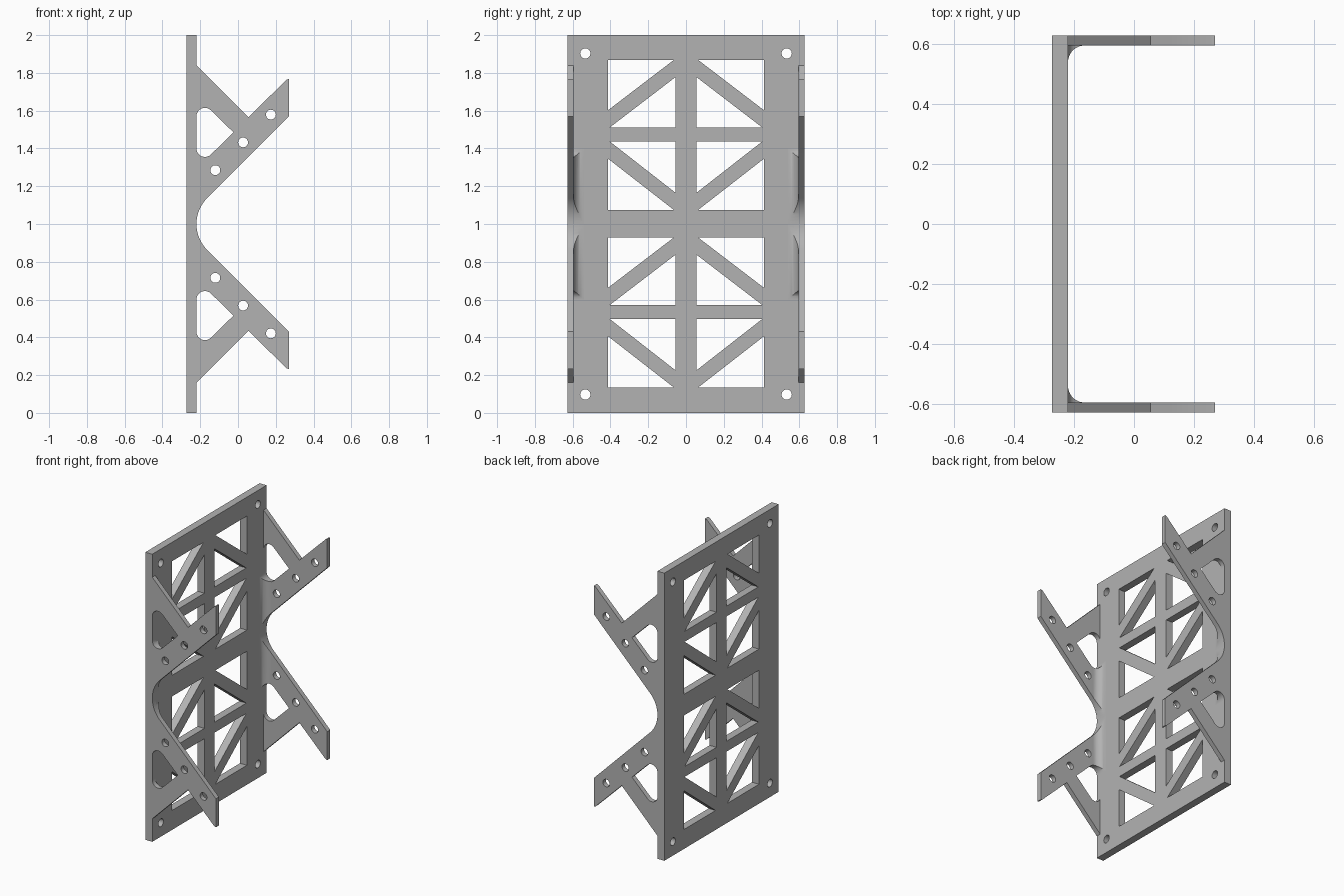
import bpy
import bmesh
from math import cos, sin, radians
from mathutils import Vector

cube = bpy.data.objects.get("Cube")
if cube:
    bpy.data.objects.remove(cube, do_unlink=True)

# Single grey material
grey = bpy.data.materials.new("grey metal")
grey.use_nodes = True
grey.diffuse_color = (0.45, 0.45, 0.45, 1)
grey.node_tree.nodes["Principled BSDF"].inputs["Base Color"].default_value = grey.diffuse_color

MID = 1.0        # mirror height; every object has its origin here
FACE = -0.22     # inner face of the back plate
HALF = 0.628     # half width of the bracket
INNER = 0.595    # inner face of the side flanges


def arc(cx, cy, r, start, end, steps=10):
    angles = [radians(start + (end - start) * i / steps) for i in range(steps + 1)]
    return [(cx + r * cos(a), cy + r * sin(a)) for a in angles]


def circle(cx, cy, r):
    return arc(cx, cy, r, 0, 360, 28)[:-1]


def prism(name, loops, place, lo, hi):
    """Fill an outline with its holes and extrude it from lo to hi."""
    bm = bmesh.new()
    for loop in loops:
        verts = [bm.verts.new(place(u, v, lo)) for u, v in loop]
        for a, b in zip(verts, verts[1:] + verts[:1]):
            bm.edges.new((a, b))
    bmesh.ops.triangle_fill(bm, edges=bm.edges[:], use_beauty=True)
    out = bmesh.ops.extrude_face_region(bm, geom=bm.faces[:], use_keep_orig=True)
    shift = Vector(place(0, 0, hi)) - Vector(place(0, 0, lo))
    moved = [g for g in out["geom"] if isinstance(g, bmesh.types.BMVert)]
    bmesh.ops.translate(bm, verts=moved, vec=shift)
    bmesh.ops.recalc_face_normals(bm, faces=bm.faces[:])
    mesh = bpy.data.meshes.new(name)
    bm.to_mesh(mesh)
    bm.free()
    mesh.materials.append(grey)
    obj = bpy.data.objects.new(name, mesh)
    obj.location.z = MID
    bpy.context.collection.objects.link(obj)
    return obj


def activate(obj):
    bpy.ops.object.select_all(action='DESELECT')
    obj.select_set(True)
    bpy.context.view_layer.objects.active = obj


def finish(obj, mirrored=True):
    activate(obj)
    if mirrored:
        mod = obj.modifiers.new("mirror", 'MIRROR')
        mod.use_axis = (False, True, True)
        mod.use_mirror_merge = False
        bpy.ops.object.modifier_apply(modifier=mod.name)
    bpy.ops.object.shade_smooth_by_angle(angle=radians(30))


def on_plate(y, z, x):
    return (x, y, z - MID)


def on_side(x, z, y):
    return (x, y, z - MID)


def on_floor(x, y, z):
    return (x, y, z - MID)


# Back plate: triangular truss windows and corner bolt holes
out, post = 0.412, 0.055
triangles = [
    [(out, 1.868), (0.065, 1.868), (out, 1.603)],
    [(post, 1.778), (post, 1.51), (0.405, 1.51)],
    [(out, 1.345), (out, 1.075), (0.065, 1.075)],
    [(post, 1.438), (post, 1.165), (0.405, 1.438)],
]
loops = [[(-HALF, 0), (HALF, 0), (HALF, 2), (-HALF, 2)]]
for side in (-1, 1):
    for drop in (0, 0.94):
        loops += [[(side * y, z - drop) for y, z in t] for t in triangles]
    loops += [circle(side * 0.533, z, 0.027) for z in (0.097, 1.903)]
plate = prism("back_plate", loops, on_plate, -0.273, FACE)
finish(plate, mirrored=False)

# Side flange arm: swept arm, brace, rounded opening and bolt holes
tip = 0.27
bend = 0.193
profile = [(FACE, 1.84), (0.055, 1.565), (0.257, 1.764), (tip, 1.768), (tip, 1.57)]
profile += arc(FACE + bend, MID, bend, 135, 180)
profile += arc(-0.175, 1.40, 0.045, 180, 315)
profile += [(-0.024, 1.485)]
profile += arc(-0.175, 1.57, 0.045, 45, 180)
bolts = [circle(x, x + 1.405, 0.026) for x in (-0.12, 0.027, 0.174)]
flange = prism("side_flanges", [profile] + bolts, on_side, INNER, HALF)
finish(flange)

# Inside corner fillet, trimmed to the flange outline
r = 0.056
section = arc(FACE + r, INNER - r, r, 180, 90) + [(FACE + r, 0.61), (FACE, 0.61)]
fillet = prism("corner_fillets", [section], on_floor, 0.99, 1.46)
cutter = prism("fillet_trim", [profile], on_side, 0.5, 0.7)
cutter.hide_render = True
activate(fillet)
trim = fillet.modifiers.new("trim", 'BOOLEAN')
trim.operation = 'INTERSECT'
trim.solver = 'EXACT'
trim.object = cutter
bpy.ops.object.modifier_apply(modifier=trim.name)
bpy.data.objects.remove(cutter, do_unlink=True)
finish(fillet)
